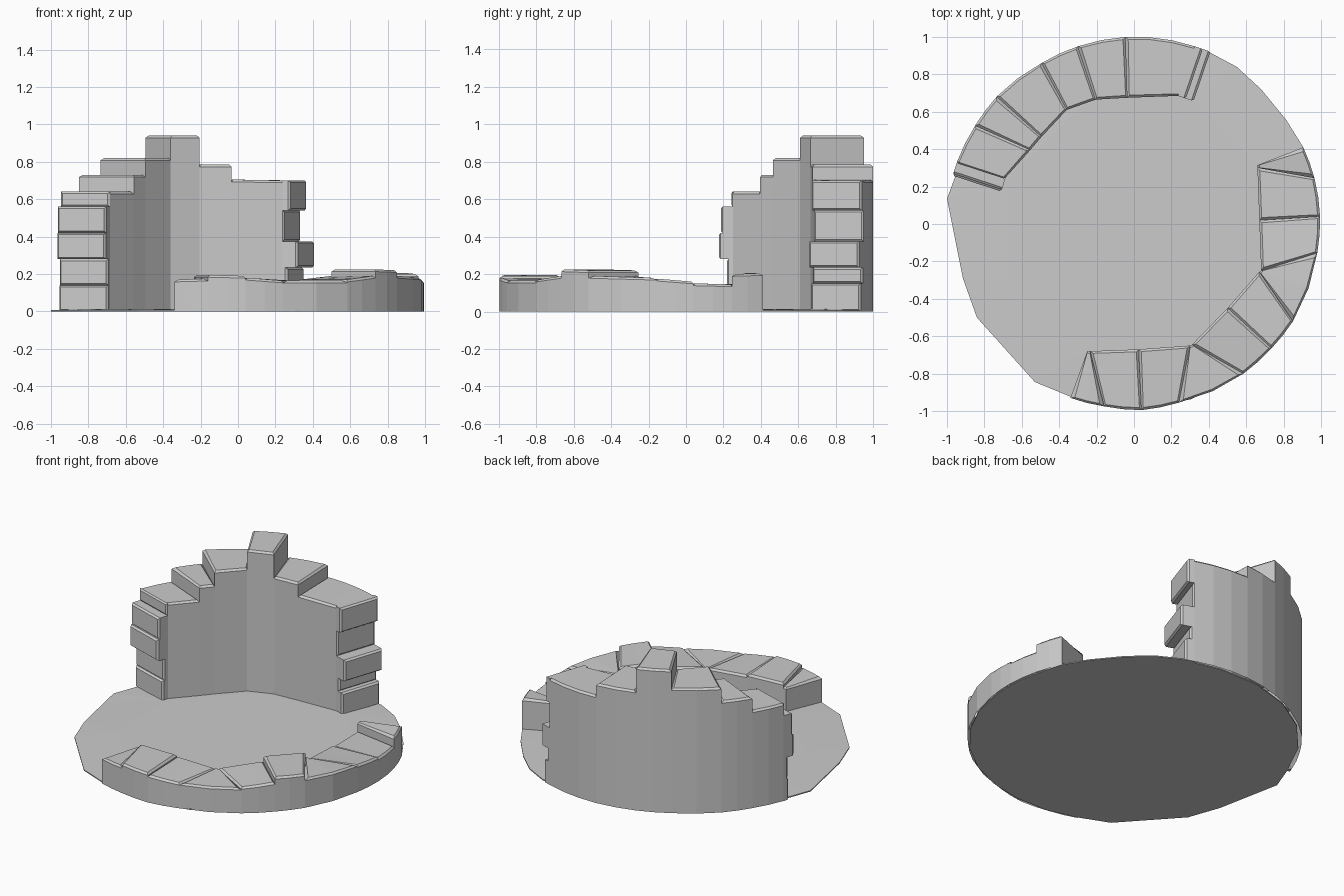
import bpy, bmesh, math
from mathutils import Vector

if "Cube" in bpy.data.objects:
    bpy.data.objects.remove(bpy.data.objects["Cube"])

CH = 0.012  # chamfer on the stone edges


def face(bm, pts, hint):
    """Add a face from points, dropping repeats, facing along hint."""
    pts = [Vector(p) for p in pts]
    keep = [p for i, p in enumerate(pts) if (p - pts[i - 1]).length > 1e-5]
    if len(keep) < 3:
        return
    f = bm.faces.new([bm.verts.new(p) for p in keep])
    f.normal_update()
    if f.normal.dot(Vector(hint)) < 0:
        f.normal_flip()


def finish(bm, name):
    bmesh.ops.remove_doubles(bm, verts=bm.verts, dist=0.0005)
    me = bpy.data.meshes.new(name)
    bm.to_mesh(me)
    bm.free()
    ob = bpy.data.objects.new(name, me)
    bpy.context.collection.objects.link(ob)
    return ob


def plan_point(a, b, u, v):
    """Point in a wall segment: u along it, v from straight inner to round outer face."""
    ai, ao, bi, bo = (Vector(p) for p in (*a, *b))
    inner = ai.lerp(bi, u)
    outer = ao.lerp(bo, u)
    outer = outer.normalized() * (ao.length * (1 - u) + bo.length * u)
    return inner.lerp(outer, v)


def wall(name, joints, heights, end_stones=((), ())):
    """Curved wall of stepped stones between (inner, outer) joints."""
    bm = bmesh.new()
    last = len(heights) - 1
    for k, (h0, h1) in enumerate(heights):
        a, b = joints[k], joints[k + 1]
        P = lambda u, v, z: (*plan_point(a, b, u, v), z)
        along = Vector(P(1, .5, 0)) - Vector(P(0, .5, 0))
        e = CH / along.length
        e0 = 0 if k == 0 and end_stones[0] else e
        e1 = 0 if k == last and end_stones[1] else e
        n = 3 if along.length > 0.3 else 2
        us = [i / n for i in range(n + 1)]
        ts = [e0 + u * (1 - e0 - e1) for u in us]
        H = lambda u: h0 + (h1 - h0) * u
        for i in range(n):
            u, w, s, t = us[i], us[i + 1], ts[i], ts[i + 1]
            for v, vt, sign in ((0, .04, -1), (1, .96, 1)):
                out = Vector(P((u + w) / 2, .5, 0)) * sign
                lo, hi = H(u) - CH, H(w) - CH
                face(bm, [P(u, v, 0), P(w, v, 0), P(w, v, hi), P(u, v, lo)], out)
                face(bm, [P(u, v, lo), P(w, v, hi), P(t, vt, H(w)), P(s, vt, H(u))],
                     out + Vector((0, 0, 1)))
            face(bm, [P(s, .04, H(u)), P(t, .04, H(w)), P(t, .96, H(w)), P(s, .96, H(u))], (0, 0, 1))
        # step faces and chamfers across the joints
        for u, t, h, sign, nb in ((0, ts[0], h0, -1, heights[k - 1][1] if k else None),
                                  (1, ts[-1], h1, 1, heights[k + 1][0] if k < last else None)):
            face(bm, [P(u, 0, h - CH), P(u, 1, h - CH), P(t, .96, h), P(t, .04, h)],
                 along * sign + Vector((0, 0, 1)))
            base = 0 if nb is None else nb - CH
            if base < h - CH and not (nb is None and end_stones[0 if u == 0 else 1]):
                face(bm, [P(u, 0, base), P(u, 1, base), P(u, 1, h - CH), P(u, 0, h - CH)], along * sign)
    # broken ends: courses that stick out by different amounts
    for stones, j, j2 in ((end_stones[0], joints[0], joints[1]), (end_stones[1], joints[-1], joints[-2])):
        i, o = Vector(j[0]), Vector(j[1])
        across = (o - i).normalized()
        out = Vector((-across.y, across.x))
        if out.dot(i - Vector(j2[0])) < 0:
            out = -out
        out3 = Vector((*out, 0))
        for z0, z1, d in stones:
            def ring(d, c):
                p, q = i + out * d + across * c, o + out * d - across * c
                return [(*p, z0 + c), (*q, z0 + c), (*q, z1 - c), (*p, z1 - c)]
            rings = [ring(0, 0), ring(max(d - CH, .002), 0), ring(d, CH * .8)]
            hints = [Vector((0, 0, -1)), Vector((*across, 0)), Vector((0, 0, 1)), Vector((*-across, 0))]
            for r, s in zip(rings, rings[1:]):
                for m in range(4):
                    m2 = (m + 1) % 4
                    face(bm, [r[m], r[m2], s[m2], s[m]], hints[m] + out3 * .2)
            face(bm, rings[-1], out3)
    return finish(bm, name)


# Tall ruined back wall
wall("tall_wall",
     [((-.685, .25), (-.945, .335)), ((-.555, .395), (-.85, .525)), ((-.495, .465), (-.735, .68)),
      ((-.36, .61), (-.495, .86)), ((-.205, .665), (-.30, .95)), ((-.035, .675), (-.045, 1.0)),
      ((.235, .685), (.325, .95))],
     [(.64, .64), (.73, .73), (.82, .82), (.94, .94), (.785, .785), (.705, .70)],
     (((0, .14, .04), (.14, .28, .035), (.28, .42, .08), (.42, .56, .07), (.56, .64, .01)),
      ((0, .15, .06), (.15, .235, .03), (.235, .375, .088), (.375, .54, .01), (.54, .70, .045))))

# Low broken wall along the front and right
wall("low_wall",
     [((-.25, -.68), (-.34, -.93)), ((-.235, -.68), (-.16, -.975)), ((.025, -.67), (.04, -.995)),
      ((.30, -.65), (.24, -.955)), ((.31, -.645), (.585, -.80)), ((.5, -.45), (.735, -.665)),
      ((.67, -.255), (.85, -.52)), ((.68, -.25), (.98, -.155)), ((.67, .02), (.995, .04)),
      ((.66, .30), (.965, .245)), ((.66, .315), (.905, .41))],
     [(.17, .175), (.195, .19), (.18, .165), (.165, .165), (.17, .19),
      (.225, .22), (.19, .18), (.175, .16), (.15, .145), (.20, .205)])

# Thin floor slab with a slightly raised eight-sided middle
rim = [(-1, .135), (-.97, -.015), (-.915, -.29), (-.84, -.5), (-.53, -.845), (-.335, -.925)]
rim += [(.985 * math.cos(a), .985 * math.sin(a)) for a in (math.radians(-98 + 13 * i) for i in range(10))]
rim += [(.905, .41), (.815, .555), (.68, .72), (.55, .84), (.40, .92)]
rim += [(.985 * math.cos(a), .985 * math.sin(a)) for a in (math.radians(82 + 16 * i) for i in range(6))]
octagon = [(-.67, -.3), (-.25, -.68), (.31, -.65), (.68, -.25), (.66, .31), (.3, .69), (-.25, .66), (-.68, .24)]
bm = bmesh.new()
bottom = [bm.verts.new((x, y, 0)) for x, y in rim]
edge = [bm.verts.new((x, y, .007)) for x, y in rim]
middle = [bm.verts.new((x, y, .014)) for x, y in octagon]
bm.faces.new(bottom[::-1])
bm.faces.new(middle)
for i in range(len(rim)):
    j = (i + 1) % len(rim)
    bm.faces.new((bottom[i], bottom[j], edge[j], edge[i]))
loops = [bm.edges.get((r[i - 1], r[i])) for r in (edge, middle) for i in range(len(r))]
bmesh.ops.bridge_loops(bm, edges=loops)
bmesh.ops.recalc_face_normals(bm, faces=bm.faces)
finish(bm, "floor_slab")
